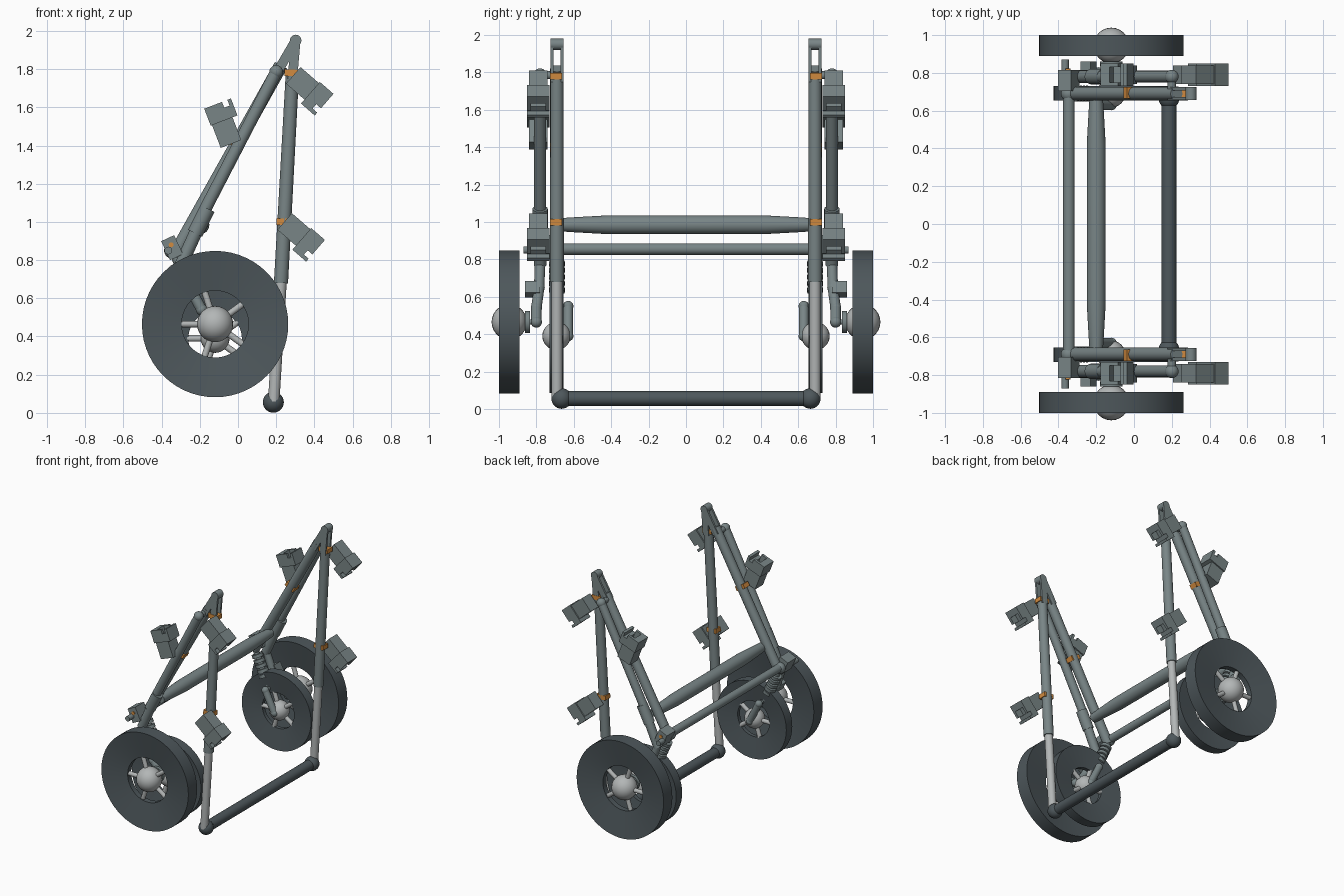
import bpy, bmesh, math
from mathutils import Vector, Matrix

cube = bpy.data.objects.get("Cube")
if cube:
    bpy.data.objects.remove(cube, do_unlink=True)


def material(name, rgb):
    m = bpy.data.materials.new(name)
    m.use_nodes = True
    m.diffuse_color = (*rgb, 1)
    m.node_tree.nodes["Principled BSDF"].inputs["Base Color"].default_value = (*rgb, 1)
    return m


STEEL = material("blue grey steel", (0.19, 0.235, 0.24))
DARK = material("dark rubber", (0.075, 0.095, 0.105))
LIGHT = material("light metal", (0.45, 0.47, 0.47))
ORANGE = material("orange clamp", (0.65, 0.26, 0.05))
made = []


def finish(name, bm, mat):
    bmesh.ops.recalc_face_normals(bm, faces=bm.faces)
    mesh = bpy.data.meshes.new(name)
    bm.to_mesh(mesh)
    bm.free()
    mesh.materials.append(mat)
    ob = bpy.data.objects.new(name, mesh)
    bpy.context.collection.objects.link(ob)
    made.append(ob)
    return ob


def tube(name, p, q, r, mat=STEEL, r2=None):
    """Solid round bar from p to q."""
    p, q = Vector(p), Vector(q)
    d = q - p
    bm = bmesh.new()
    M = Matrix.Translation((p + q) / 2) @ d.to_track_quat("Z", "Y").to_matrix().to_4x4()
    bmesh.ops.create_cone(bm, cap_ends=True, segments=20, radius1=r,
                          radius2=r if r2 is None else r2, depth=d.length, matrix=M)
    return finish(name, bm, mat)


def ball(name, p, r, mat=STEEL):
    bm = bmesh.new()
    bmesh.ops.create_uvsphere(bm, u_segments=24, v_segments=14, radius=r,
                              matrix=Matrix.Translation(p))
    return finish(name, bm, mat)


def boxes(name, centre, angle, parts, mat=STEEL):
    """Boxes (offset, size) in a frame turned by angle in the xz plane."""
    bm = bmesh.new()
    M = Matrix.Translation(centre) @ Matrix.Rotation(-angle, 4, "Y")
    for off, size in parts:
        bmesh.ops.create_cube(bm, size=1, matrix=M @ Matrix.Translation(off)
                              @ Matrix.Diagonal((*size, 1)))
    return finish(name, bm, mat)


def lathe_y(name, x, z, profile, mat, closed=False, steps=56):
    """Turn a (radius, y) profile about a line parallel to y."""
    bm = bmesh.new()
    vs = [bm.verts.new((x + r, y, z)) for r, y in profile]
    pairs = list(zip(vs, vs[1:])) + ([(vs[-1], vs[0])] if closed else [])
    es = [bm.edges.new(e) for e in pairs]
    bmesh.ops.spin(bm, geom=vs + es, cent=(x, 0, z), axis=(0, 1, 0),
                   angle=math.tau, steps=steps, use_duplicate=False)
    bmesh.ops.remove_doubles(bm, verts=bm.verts, dist=1e-4)
    return finish(name, bm, mat)


def wheel(name, s, x, z, y_out, width, r, hole):
    """Dished tyre with a ball hub and five spokes."""
    y_in, dish = y_out - width, width * 0.3
    lathe_y(name + "_tyre", x, z, [(r, s * y_out), (hole, s * (y_out - dish)),
            (hole, s * (y_in + dish)), (r, s * y_in)], DARK, closed=True)
    y = s * (y_out - width / 2)
    ball(name + "_hub", (x, y, z), hole * 0.54, LIGHT)
    for i in range(5):
        a = math.radians(36 + 72 * i)
        tube(name + "_spoke", (x, y, z),
             (x + math.cos(a) * hole * 1.05, y, z + math.sin(a) * hole * 1.05), 0.017, LIGHT)


def bracket(name, s, x, z, deg, reach):
    """Clamp arm ending in an open socket with a notch in its cheeks."""
    a = math.radians(deg)
    boxes(name, (x, s * 0.79, z), a, [
        ((-reach, 0, 0.01), (0.13, 0.1, 0.115)),
        ((-0.03, 0, 0), (0.035, 0.12, 0.15)),
        ((0.015, 0, 0.05), (0.065, 0.12, 0.05)),
        ((0.015, 0, -0.065), (0.065, 0.12, 0.02)),
        ((0.015, 0.05, 0), (0.065, 0.02, 0.05)),
        ((0.015, -0.05, 0), (0.065, 0.02, 0.05)),
        ((0.0, 0, -0.04), (0.03, 0.12, 0.03))])


for s in (1, -1):
    side = "left" if s < 0 else "right"
    n = side + "_"
    yi, yo = s * 0.69, s * 0.78      # inner and outer tube planes

    # Wheels
    wheel(n + "large_wheel", s, -0.12, 0.465, 1.0, 0.11, 0.383, 0.175)
    wheel(n + "small_wheel", s, -0.12, 0.39, 0.73, 0.075, 0.305, 0.14)
    tube(n + "axle", (-0.12, s * 0.79, 0.465), (-0.12, s * 0.95, 0.465), 0.014)
    tube(n + "axle_collar", (-0.12, s * 0.835, 0.465), (-0.12, s * 0.86, 0.465), 0.06)

    # Front leg with sliding lower part
    tube(n + "front_leg", (0.225, yi, 0.68), (0.285, yi, 1.78), 0.037, r2=0.035)
    tube(n + "lower_leg", (0.187, yi, 0.06), (0.226, yi, 0.7), 0.03, LIGHT)
    ball(n + "foot", (0.185, s * 0.665, 0.056), 0.055, DARK)

    # Rear leg
    tube(n + "rear_leg", (-0.335, yi, 0.82), (0.225, yi, 1.82), 0.036)
    ball(n + "rear_leg_end", (-0.345, yi, 0.85), 0.042)

    # Forked top joint
    for dy in (-0.026, 0.026):
        for foot in ((0.2, 1.775), (0.285, 1.75)):
            dx, dz = 0.302 - foot[0], 1.95 - foot[1]
            boxes(n + "top_prong", (foot[0] + dx / 2, yi + dy, foot[1] + dz / 2),
                  math.atan2(dz, dx), [((0, 0, 0), (math.hypot(dx, dz), 0.016, 0.05))])
    tube(n + "top_pin", (0.302, yi - 0.034, 1.95), (0.302, yi + 0.034, 1.95), 0.03)

    # Outer side bar
    tube(n + "side_bar", (-0.17, yo, 1.07), (0.2, yo, 1.785), 0.032)
    tube(n + "side_bar_collar", (-0.225, yo, 0.94), (-0.16, yo, 1.07), 0.041)
    tube(n + "side_bar_end", (-0.3, yo, 0.77), (-0.21, yo, 0.97), 0.034)
    ball(n + "side_bar_joint", (0.2, yo, 1.785), 0.036)
    tube(n + "side_bar_pin", (0.2, yi, 1.785), (0.2, yo, 1.785), 0.022)

    # Swing arm from the side bar to the axle
    path = [(-0.3, 0.78, 0.79), (-0.25, 0.785, 0.65), (-0.19, 0.8, 0.54), (-0.12, 0.8, 0.465)]
    for p, q in zip(path, path[1:]):
        tube(n + "swing_arm", (p[0], s * p[1], p[2]), (q[0], s * q[1], q[2]), 0.028)
        ball(n + "swing_arm_bend", (q[0], s * q[1], q[2]), 0.03)
    boxes(n + "swing_arm_block", (-0.24, s * 0.82, 0.64), -1.1,
          [((0, 0, 0), (0.07, 0.08, 0.06))])

    # Coil shock absorber above the small wheel
    top, low = Vector((-0.335, yi, 0.83)), Vector((-0.215, yi, 0.56))
    tube(n + "shock_rod", top, low, 0.022)
    for i in range(5):
        c = top.lerp(low, 0.2 + 0.13 * i)
        step = (low - top).normalized() * 0.012
        tube(n + "shock_coil", c - step, c + step, 0.042)

    # Inner lever beside the small wheel
    a, b = (-0.12, s * 0.63, 0.39), (-0.2, s * 0.63, 0.55)
    tube(n + "lever", a, b, 0.026)
    for p in (a, b):
        ball(n + "lever_end", p, 0.028)
    tube(n + "small_axle", a, (-0.12, yi, 0.39), 0.02)
    tube(n + "lever_pin", b, (-0.2, yi, 0.55), 0.015)

    # Brackets with orange clamps
    bracket(n + "upper_front_bracket", s, 0.415, 1.645, -41, 0.11)
    bracket(n + "lower_front_bracket", s, 0.37, 0.88, -41, 0.11)
    bracket(n + "rear_bracket", s, -0.09, 1.575, 111, 0.11)
    for x, z, deg in ((0.284, 1.78, 87), (0.243, 1.0, 87), (-0.01, 1.41, 61)):
        boxes(n + "clamp", (x, yi + s * 0.005, z), math.radians(deg),
              [((0, 0, 0), (0.035, 0.062, 0.082))], ORANGE)

    # Rear corner fitting
    boxes(n + "corner_fitting", (-0.345, s * 0.76, 0.865), math.radians(-65),
          [((0, 0, 0), (0.11, 0.11, 0.075))])
    tube(n + "corner_bolt", (-0.35, s * 0.8, 0.88), (-0.35, s * 0.822, 0.88), 0.013, ORANGE)
    tube(n + "corner_knob", (-0.365, s * 0.81, 0.85), (-0.365, s * 0.87, 0.85), 0.02)

# Cross members
lathe_y("main_cross_tube", -0.2, 0.985,
        [(0, -0.69), (0.034, -0.69), (0.04, -0.6), (0.05, -0.42),
         (0.05, 0.42), (0.04, 0.6), (0.034, 0.69), (0, 0.69)], STEEL, steps=24)
tube("rear_cross_tube", (-0.345, -0.69, 0.855), (-0.345, 0.69, 0.855), 0.031)
tube("foot_bar", (0.185, -0.67, 0.056), (0.185, 0.67, 0.056), 0.04, DARK)

# Smooth shading with sharp corners kept
bpy.ops.object.select_all(action="DESELECT")
for ob in made:
    ob.select_set(True)
bpy.context.view_layer.objects.active = made[0]
bpy.ops.object.shade_smooth_by_angle(angle=math.radians(40))
